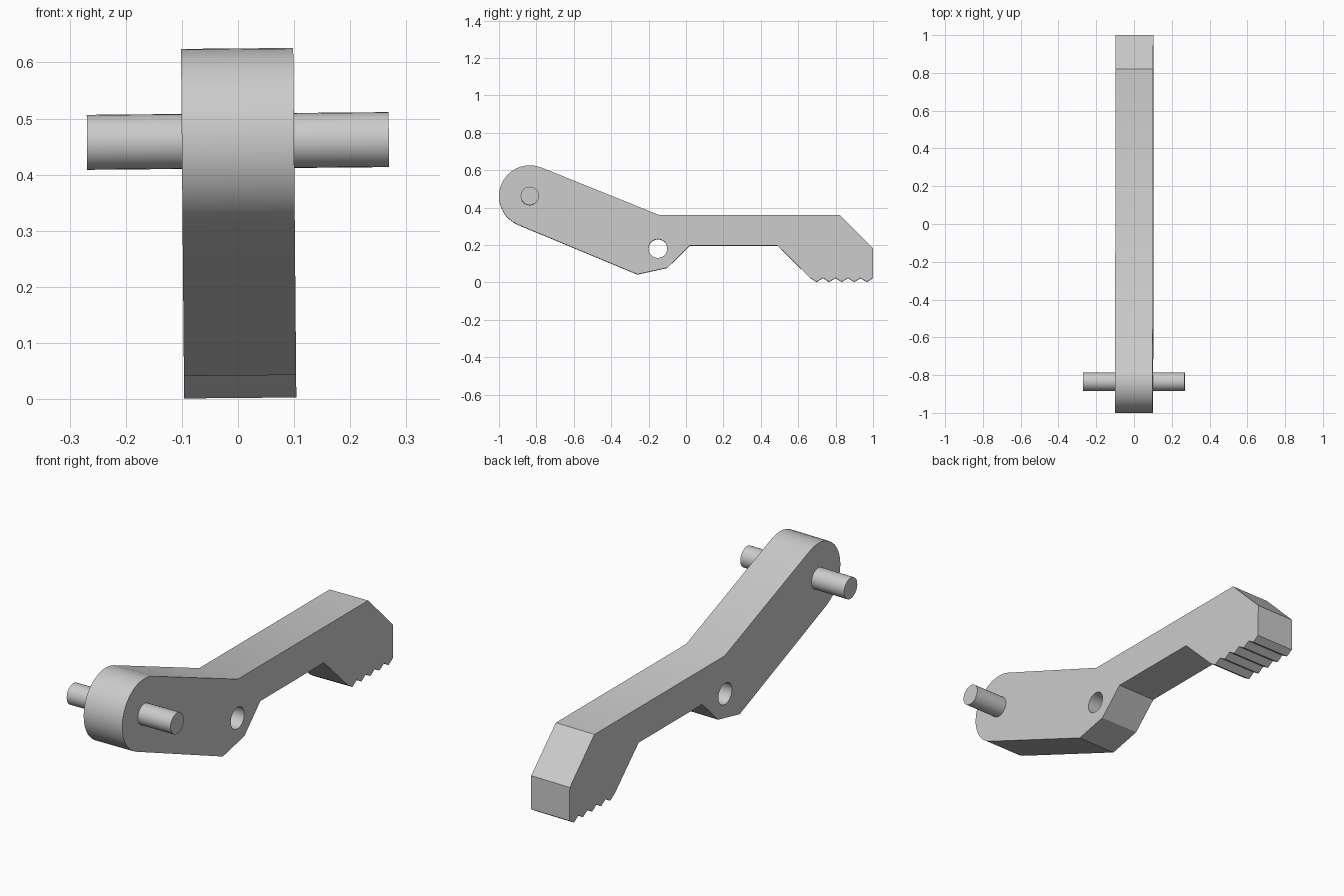
import bpy, bmesh
from math import radians, cos, sin
from mathutils import Matrix

cube = bpy.data.objects.get("Cube")
if cube:
    bpy.data.objects.remove(cube, do_unlink=True)

# Single grey finish
grey = bpy.data.materials.new("plain grey")
grey.use_nodes = True
grey.diffuse_color = (0.6, 0.6, 0.6, 1)
grey.node_tree.nodes["Principled BSDF"].inputs["Base Color"].default_value = (0.6, 0.6, 0.6, 1)

HUB = (-0.835, 0.46)
HUB_RADIUS = 0.165
PIVOT = (-0.15, 0.18)
HALF_WIDTH = 0.1
# The whole lever leans very slightly to one side
LEAN = Matrix.Translation((0.004, 0, 0)) @ Matrix.Rotation(-0.009, 4, 'Y')


def arc(centre, radius, start, end, steps):
    """Points (y, z) along an arc, angles in degrees."""
    angles = [radians(start + (end - start) * i / steps) for i in range(steps + 1)]
    return [(centre[0] + radius * cos(a), centre[1] + radius * sin(a)) for a in angles]


def extrude_profile(name, points, half_width):
    """Solid from a side profile, extruded evenly across x."""
    bm = bmesh.new()
    face = bm.faces.new([bm.verts.new((-half_width, y, z)) for y, z in points])
    result = bmesh.ops.extrude_face_region(bm, geom=[face])
    moved = [v for v in result["geom"] if isinstance(v, bmesh.types.BMVert)]
    bmesh.ops.translate(bm, verts=moved, vec=(2 * half_width, 0, 0))
    bmesh.ops.recalc_face_normals(bm, faces=bm.faces)
    mesh = bpy.data.meshes.new(name)
    bm.to_mesh(mesh)
    bm.free()
    mesh.materials.append(grey)
    obj = bpy.data.objects.new(name, mesh)
    bpy.context.collection.objects.link(obj)
    obj.matrix_world = LEAN
    return obj


def shade(obj):
    bpy.ops.object.select_all(action='DESELECT')
    obj.select_set(True)
    bpy.context.view_layer.objects.active = obj
    bpy.ops.object.shade_smooth_by_angle(angle=radians(30))


# Lever outline: round hub, elbow underside, gripping teeth, chamfered tip
outline = arc(HUB, HUB_RADIUS, 68, 248, 18)
outline += [(-0.26, 0.042), (-0.1, 0.077), (0.02, 0.195), (0.49, 0.195)]
TEETH, TOOTH_START = 5, 0.665
pitch = (1 - TOOTH_START) / TEETH
for i in range(TEETH):
    left = TOOTH_START + i * pitch
    outline += [(left, 0.023), (left + pitch / 2, 0.002)]
outline += [(1, 0.023), (1, 0.18), (0.82, 0.36), (-0.145, 0.36)]
lever = extrude_profile("lever_arm", outline, HALF_WIDTH)

# Pivot hole through the elbow
cutter = extrude_profile("pivot_hole_cutter", arc(PIVOT, 0.05, 0, 348.75, 31), 0.2)
cutter.hide_render = True
cutter.hide_viewport = True
hole = lever.modifiers.new("pivot_hole", 'BOOLEAN')
hole.operation = 'DIFFERENCE'
hole.solver = 'EXACT'
hole.object = cutter

# Bake the hole, then discard the cutter
bpy.context.view_layer.update()
cut_mesh = bpy.data.meshes.new_from_object(
    lever.evaluated_get(bpy.context.evaluated_depsgraph_get()))
lever.modifiers.clear()
lever.data = cut_mesh
bpy.data.objects.remove(cutter, do_unlink=True)

# Cross pin through the hub
pin = extrude_profile("cross_pin", arc(HUB, 0.049, 0, 348.75, 31), 0.269)

for part in (lever, pin):
    shade(part)
